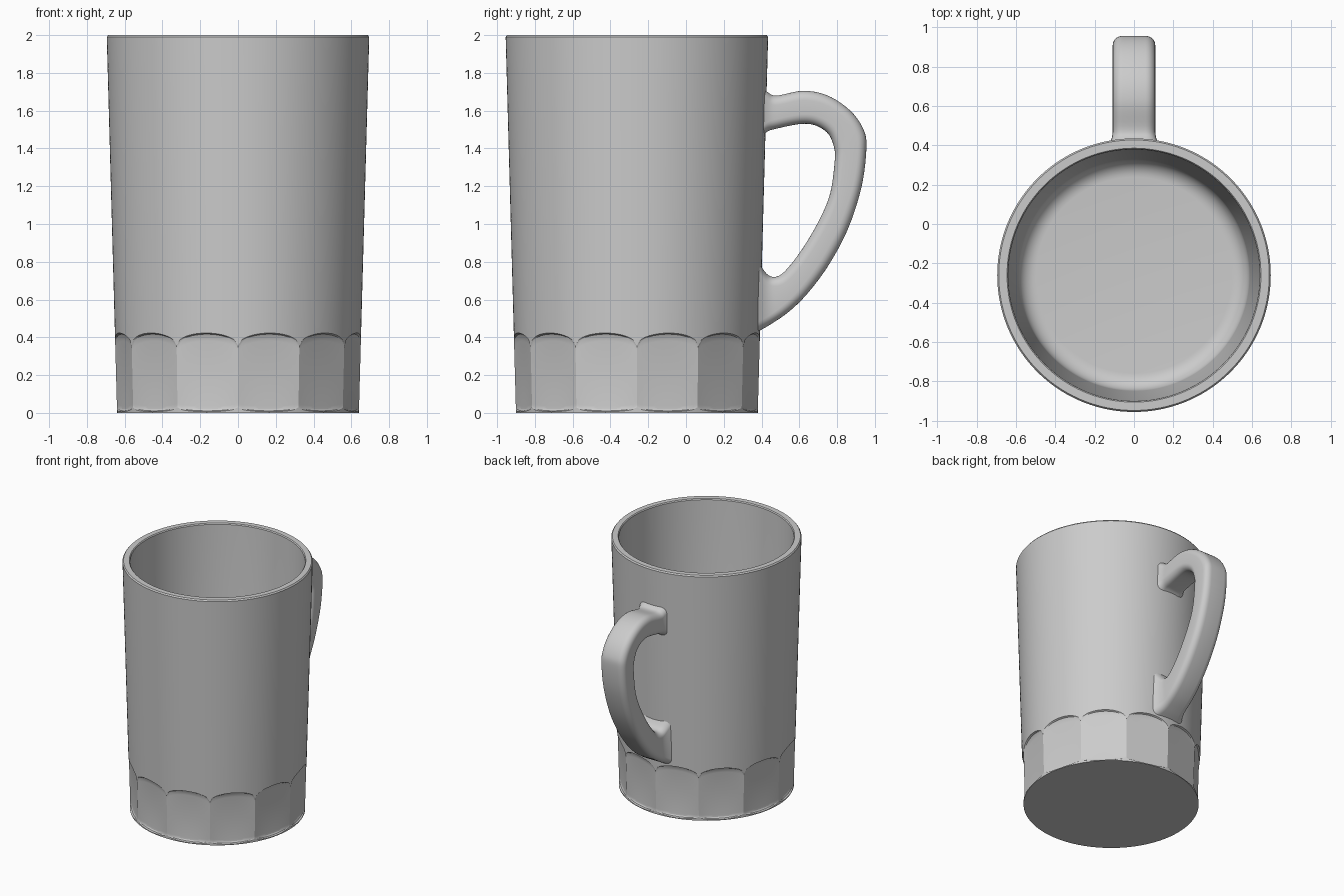
import bpy, bmesh, math
from mathutils import Vector

cube = bpy.data.objects.get("Cube")
if cube:
    bpy.data.objects.remove(cube, do_unlink=True)

mat = bpy.data.materials.new("plain_grey")
mat.use_nodes = True
GREY = (0.6, 0.6, 0.6, 1)
mat.diffuse_color = GREY
mat.node_tree.nodes["Principled BSDF"].inputs["Base Color"].default_value = GREY

CENTRE_Y = -0.26
FACETS, STEPS = 12, 16
COLUMNS = FACETS * STEPS
HALF = math.pi / FACETS


def skin(name, rings, angle):
    """Join closed rings of points with quads and cap both ends."""
    bm = bmesh.new()
    loops = [[bm.verts.new(p) for p in ring] for ring in rings]
    n = len(loops[0])
    for a, b in zip(loops, loops[1:]):
        for i in range(n):
            j = (i + 1) % n
            bm.faces.new((a[i], a[j], b[j], b[i]))
    bm.faces.new(loops[0][::-1])
    bm.faces.new(loops[-1])
    bmesh.ops.recalc_face_normals(bm, faces=bm.faces)
    mesh = bpy.data.meshes.new(name)
    bm.to_mesh(mesh)
    bm.free()
    mesh.materials.append(mat)
    obj = bpy.data.objects.new(name, mesh)
    bpy.context.collection.objects.link(obj)
    bpy.ops.object.select_all(action='DESELECT')
    obj.select_set(True)
    bpy.context.view_layer.objects.active = obj
    bpy.ops.object.shade_smooth_by_angle(angle=math.radians(angle))
    return obj


def wall(z):
    return 0.64 + 0.0275 * z


def polar(r, column, z):
    a = 2 * math.pi * column / COLUMNS
    return (r * math.cos(a), CENTRE_Y + r * math.sin(a), z)


def facet_point(column, f, depth):
    """Point on a flat panel with arched ends; f runs from bottom to top."""
    t = (column % STEPS) / STEPS * 2 - 1
    arch = math.sqrt(max(0, 1 - t * t))
    low, high = 0.03 - 0.024 * arch, 0.355 + 0.068 * arch
    z = low + (high - low) * f
    flat = math.cos(HALF) / math.cos(t * HALF)
    return polar(wall(z) * (1 + (flat - 1) * depth), column, z)


# Cup: outer wall with carved panels, rim, inner wall, rounded floor
panel = [(0, 0), (0.012, 0.6), (0.035, 0.9), (0.07, 1), (0.5, 1),
         (0.9, 1), (0.95, 0.88), (0.985, 0.6), (1, 0)]
cols = range(COLUMNS)
rings = [[polar(wall(0), c, 0) for c in cols]]
rings += [[facet_point(c, f, d) for c in cols] for f, d in panel]
rest = [(wall(1.99), 1.99), (wall(2) - 0.008, 2), (0.645, 2), (0.639, 1.992)]
FLOOR, FILLET = 0.15, 0.09
for k in range(9):
    a = k / 8 * math.pi / 2
    rest.append((0.588 - FILLET * (1 - math.cos(a)),
                 FLOOR + FILLET * (1 - math.sin(a))))
rings += [[polar(r, c, z) for c in cols] for r, z in rest]
skin("cup", rings, 22)

# Handle: outer and inner edge of the side outline, in (y, z)
outer = [(0.385, 1.74), (0.43, 1.70), (0.48, 1.68), (0.62, 1.705), (0.75, 1.68),
         (0.87, 1.60), (0.94, 1.50), (0.955, 1.40), (0.93, 1.20), (0.86, 0.98),
         (0.76, 0.79), (0.65, 0.64), (0.55, 0.54), (0.45, 0.47), (0.38, 0.43)]
inner = [(0.38, 1.43), (0.425, 1.485), (0.48, 1.505), (0.61, 1.53), (0.69, 1.52),
         (0.755, 1.475), (0.785, 1.40), (0.787, 1.33), (0.765, 1.17), (0.715, 1.04),
         (0.63, 0.89), (0.55, 0.78), (0.49, 0.725), (0.435, 0.73), (0.38, 0.80)]


def smooth_path(points, steps=6):
    p = [Vector(q) for q in points]
    p = [2 * p[0] - p[1]] + p + [2 * p[-1] - p[-2]]
    path = []
    for i in range(1, len(p) - 2):
        a, b, c, d = p[i - 1:i + 3]
        for s in range(steps):
            t = s / steps
            path.append(0.5 * (2 * b + (c - a) * t + (2 * a - 5 * b + 4 * c - d) * t ** 2
                               + (3 * b - a - 3 * c + d) * t ** 3))
    return path + [p[-2]]


def section(o, i):
    """Rounded rectangle spanning the outer and inner edge points."""
    mid, side = (o + i) / 2, (o - i) / 2
    height = side.length
    side.normalize()
    flare = max(0, 0.47 - mid.x) / 0.09
    width = 0.108 + 0.03 * flare ** 2
    r = 0.05
    ring = []
    for corner, (sx, sy) in enumerate([(1, 1), (-1, 1), (-1, -1), (1, -1)]):
        for k in range(7):
            a = (corner + k / 6) * math.pi / 2
            x = sx * (width - r) + r * math.cos(a)
            h = sy * (height - r) + r * math.sin(a)
            q = mid + side * h
            ring.append((x, q.x, q.y))
    return ring


skin("handle", [section(o, i) for o, i in zip(smooth_path(outer), smooth_path(inner))], 40)
